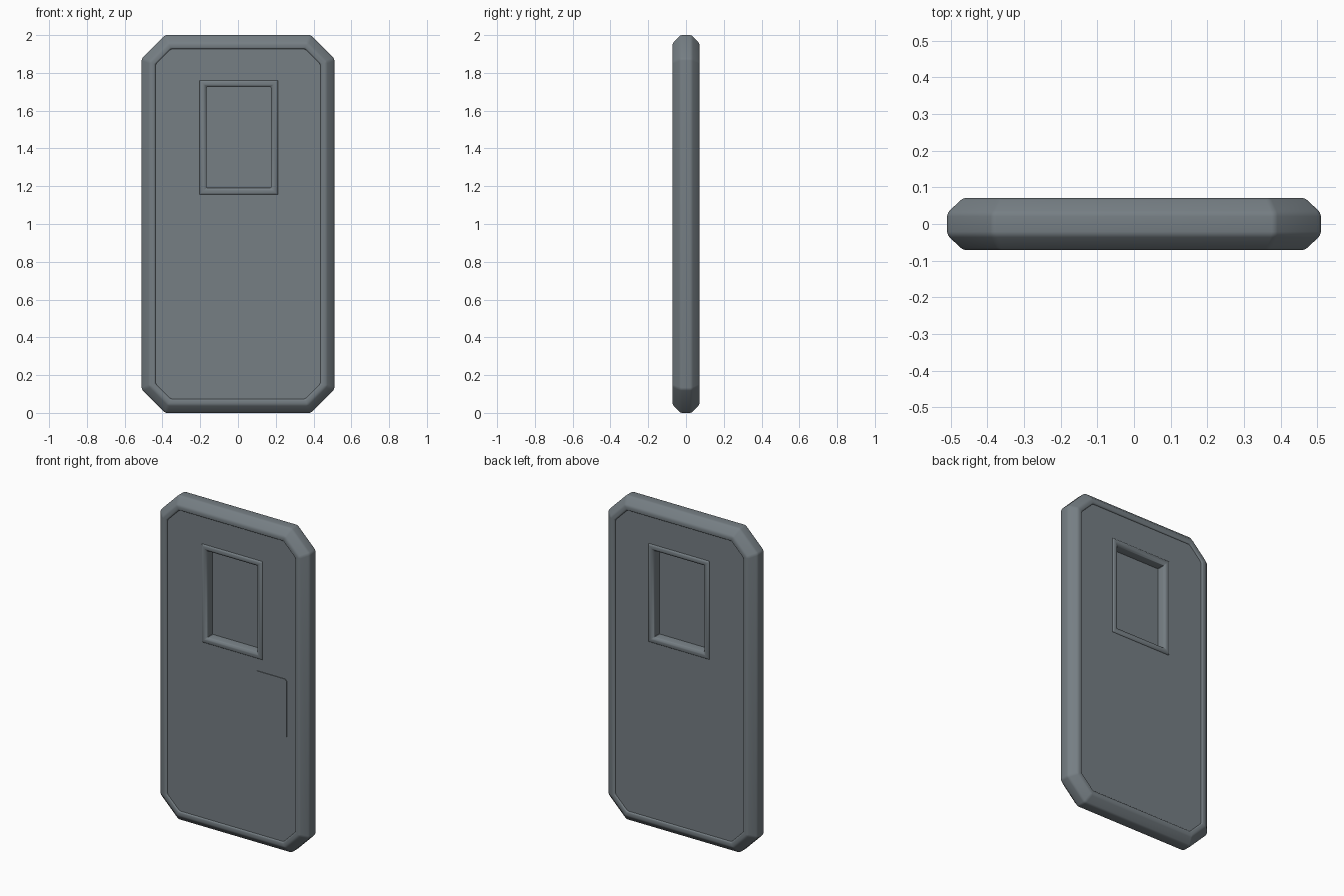
import bpy, bmesh, math

if "Cube" in bpy.data.objects:
    bpy.data.objects.remove(bpy.data.objects["Cube"])

mat = bpy.data.materials.new("slate grey")
mat.diffuse_color = (0.18, 0.21, 0.23, 1)
mat.use_nodes = True
mat.node_tree.nodes["Principled BSDF"].inputs["Base Color"].default_value = mat.diffuse_color


def outline(cx, cz, hw, hh, cut=0.0):
    """Rectangle, or an octagon when the corners are cut, in the xz plane."""
    if cut <= 0:
        return [(cx - hw, cz - hh), (cx + hw, cz - hh), (cx + hw, cz + hh), (cx - hw, cz + hh)]
    a, b = hw - cut, hh - cut
    pts = [(-a, -hh), (a, -hh), (hw, -b), (hw, b), (a, hh), (-a, hh), (-hw, b), (-hw, -b)]
    return [(cx + x, cz + z) for x, z in pts]


def finish(bm, name, bevel=0.0, segments=3):
    bmesh.ops.recalc_face_normals(bm, faces=bm.faces)
    if bevel:
        edges = [e for e in bm.edges if e.calc_face_angle(0) > math.radians(25)]
        bmesh.ops.bevel(bm, geom=edges, offset=bevel, segments=segments,
                        profile=0.5, affect='EDGES', clamp_overlap=True)
    mesh = bpy.data.meshes.new(name)
    bm.to_mesh(mesh)
    bm.free()
    mesh.materials.append(mat)
    ob = bpy.data.objects.new(name, mesh)
    bpy.context.collection.objects.link(ob)
    bpy.ops.object.select_all(action='DESELECT')
    ob.select_set(True)
    bpy.context.view_layer.objects.active = ob
    bpy.ops.object.shade_smooth_by_angle(angle=math.radians(32))
    return ob


def ring_frame(name, profile, cx, cz, hw, hh, cut, bevel, segments):
    """Sweep a closed (inset, y) profile around an outline."""
    bm = bmesh.new()
    rings = []
    for d, y in profile:
        c = cut - d * (2 - math.sqrt(2)) if cut else 0
        rings.append([bm.verts.new((x, y, z)) for x, z in outline(cx, cz, hw - d, hh - d, c)])
    for r, s in zip(rings, rings[1:] + rings[:1]):
        for i in range(len(r)):
            j = (i + 1) % len(r)
            bm.faces.new((r[i], r[j], s[j], s[i]))
    return finish(bm, name, bevel, segments)


def mirrored(half):
    """Front half profile (outer to inner) plus its mirror for the back."""
    return half + [(d, -y) for d, y in reversed(half)]


WX, WZ, WW, WH = 0.004, 1.458, 0.207, 0.303   # window centre and half size
PY = 0.062                                    # panel surface depth

# thick chamfered outer rim
ring_frame("door_rim", mirrored([(0, -0.03), (0.043, -0.071), (0.073, -0.071), (0.073, -0.04)]),
           0, 1.0, 0.51, 1.0, 0.125, 0.009, 3)

# flat panels on both sides, with the window opening left out
bm = bmesh.new()
for y in (-PY, PY):
    edges = []
    for pts in (outline(0, 1.0, 0.445, 0.935, 0.085),
                outline(WX, WZ, WW - 0.012, WH - 0.012)):
        vs = [bm.verts.new((x, y, z)) for x, z in pts]
        edges += [bm.edges.new((vs[i], vs[(i + 1) % len(vs)])) for i in range(len(vs))]
    faces = [f for f in bmesh.ops.triangle_fill(bm, edges=edges, use_beauty=True)['geom']
             if isinstance(f, bmesh.types.BMFace)]
    for f in faces:
        f.normal_update()
        if f.normal.y * y < 0:
            f.normal_flip()
mesh = bpy.data.meshes.new("door_panel")
bm.to_mesh(mesh)
bm.free()
mesh.materials.append(mat)
bpy.context.collection.objects.link(bpy.data.objects.new("door_panel", mesh))

# mitred window moulding running through the door
ring_frame("window_frame",
           mirrored([(0, -0.055), (0, -0.064), (0.008, -0.070), (0.024, -0.070), (0.037, -0.060)]),
           WX, WZ, WW, WH, 0, 0.002, 1)

# pane set deep in the opening
bm = bmesh.new()
bmesh.ops.create_cube(bm, size=1)
for v in bm.verts:
    v.co = (WX + v.co.x * 2 * (WW - 0.03), v.co.y * 0.02, WZ + v.co.z * 2 * (WH - 0.03))
finish(bm, "window_pane")

# thin lock plate on the front
bm = bmesh.new()
front = [bm.verts.new((x, -PY - 0.004, z)) for x, z in outline(0.27, 0.897, 0.108, 0.182, 0.012)]
back = [bm.verts.new((v.co.x, -PY + 0.004, v.co.z)) for v in front]
bm.faces.new(front)
bm.faces.new(back[::-1])
for i in range(8):
    j = (i + 1) % 8
    bm.faces.new((front[i], back[i], back[j], front[j]))
finish(bm, "lock_plate")
